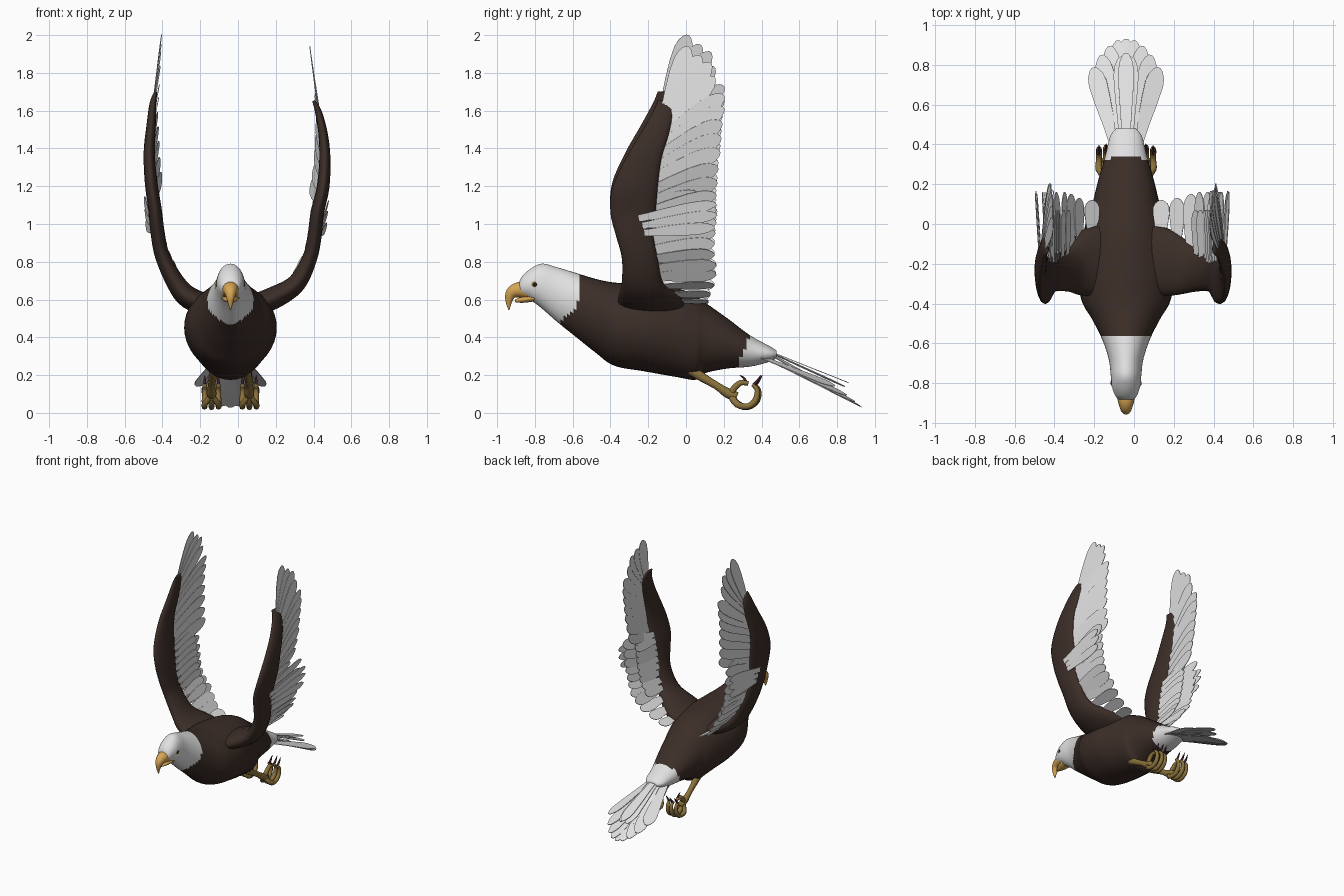
import bpy, bmesh, math
from mathutils import Vector

if "Cube" in bpy.data.objects:
    bpy.data.objects.remove(bpy.data.objects["Cube"])

CX = -0.04  # body centre line
X, Y, Z = Vector((1, 0, 0)), Vector((0, 1, 0)), Vector((0, 0, 1))


def material(name, rgb):
    m = bpy.data.materials.new(name)
    m.diffuse_color = (*rgb, 1)
    m.use_nodes = True
    m.node_tree.nodes["Principled BSDF"].inputs["Base Color"].default_value = m.diffuse_color
    return m


BROWN = material("dark brown plumage", (0.045, 0.027, 0.021))
WHITE = material("white plumage", (0.75, 0.75, 0.75))
YELLOW = material("beak yellow", (0.68, 0.38, 0.09))
OLIVE = material("leg ochre", (0.26, 0.17, 0.045))
BLACK = material("pupil black", (0.01, 0.01, 0.01))
CLAW = material("claw dark purple", (0.05, 0.015, 0.025))


def finish(bm, name, mats, smooth=True):
    bmesh.ops.recalc_face_normals(bm, faces=bm.faces)
    for f in bm.faces:
        f.smooth = smooth
    me = bpy.data.meshes.new(name)
    bm.to_mesh(me)
    bm.free()
    for m in mats:
        me.materials.append(m)
    ob = bpy.data.objects.new(name, me)
    bpy.context.collection.objects.link(ob)
    return ob


def refine(rows, n):
    """Catmull-Rom interpolation of tuples."""
    out = []
    for i in range(len(rows) - 1):
        a, b, c, d = (rows[max(0, min(len(rows) - 1, i + k))] for k in (-1, 0, 1, 2))
        for s in range(n):
            t = s / n
            out.append(tuple(0.5 * (2 * q + (r - p) * t + (2 * p - 5 * q + 4 * r - u) * t * t
                                    + (3 * q - p - 3 * r + u) * t ** 3)
                             for p, q, r, u in zip(a, b, c, d)))
    return out + [tuple(rows[-1])]


def loft(bm, rings, seg):
    """Skin elliptical rings given as (centre, axis a, axis b)."""
    loops = [[bm.verts.new(c + a * math.cos(2 * math.pi * k / seg) + b * math.sin(2 * math.pi * k / seg))
              for k in range(seg)] for c, a, b in rings]
    for p, q in zip(loops, loops[1:]):
        for k in range(seg):
            j = (k + 1) % seg
            bm.faces.new((p[k], p[j], q[j], q[k]))
    bm.faces.new(loops[0])
    bm.faces.new(loops[-1])


def tube(bm, rows, side, seg=10, n=3):
    """Tube along (x, y, z, radius along side, other radius)."""
    rows = refine(rows, n)
    pts = [Vector(r[:3]) for r in rows]
    rings = []
    for i, r in enumerate(rows):
        t = (pts[min(i + 1, len(pts) - 1)] - pts[max(i - 1, 0)]).normalized()
        other = t.cross(side).normalized()
        rings.append((pts[i], side * r[3], other * r[4]))
    loft(bm, rings, seg)


BLADE = [(0, .5), (.3, .8), (.6, 1), (.8, .97), (.9, .78), (.97, .45), (1, .15)]


def feather(bm, root, tip, normal, width, blade=BLADE):
    d = tip - root
    w = d.cross(normal).normalized() * width / 2
    rows = [[bm.verts.new(root + d * t + w * k * s) for k in (-1, 0, 1)] for t, s in blade]
    for p, q in zip(rows, rows[1:]):
        for k in (0, 1):
            bm.faces.new((p[k], p[k + 1], q[k + 1], q[k]))


def feather_object(bm, name):
    ob = finish(bm, name, [WHITE], False)
    mod = ob.modifiers.new("thin", "SOLIDIFY")
    mod.thickness = 0.004
    mod.offset = 0


# body: y, bottom, top, half width
bm = bmesh.new()
BODY = [(-.89, .63, .67, .02), (-.87, .62, .72, .05), (-.82, .595, .765, .07), (-.76, .55, .79, .077),
        (-.68, .48, .77, .087), (-.58, .40, .74, .12), (-.48, .32, .71, .17), (-.38, .25, .69, .225),
        (-.22, .22, .68, .245), (-.05, .19, .66, .215), (.05, .175, .62, .19), (.1, .21, .585, .17),
        (.22, .235, .50, .14), (.34, .245, .41, .105), (.44, .27, .355, .08), (.48, .29, .33, .05)]
loft(bm, [(Vector((CX, y, (lo + hi) / 2)), X * w, Z * (hi - lo) / 2)
          for y, lo, hi, w in refine(BODY, 6)], 40)
for f in bm.faces:  # white head and white rump
    c = f.calc_center_median()
    head = c.y < -.56 - 2 * max(0, .62 - c.z) ** 1.5
    rump = c.y > .27 + .4 * (c.z - .24)
    f.material_index = int(head or rump)
finish(bm, "body", [BROWN, WHITE])

# hooked beak and lower jaw
bm = bmesh.new()
tube(bm, [(CX, -.83, .645, .05, .045), (CX, -.885, .652, .042, .042), (CX, -.925, .632, .03, .032),
          (CX, -.938, .59, .016, .018), (CX, -.937, .545, .003, .003)], X, 14, 4)
tube(bm, [(CX, -.80, .61, .05, .02), (CX, -.86, .60, .035, .018), (CX, -.905, .592, .012, .008)], X)
finish(bm, "beak", [YELLOW])

# eyes
for s, side in ((-1, "left"), (1, "right")):
    for part, off, r, mat in (("iris", .066, .02, OLIVE), ("pupil", .073, .011, BLACK)):
        bm = bmesh.new()
        bmesh.ops.create_uvsphere(bm, u_segments=14, v_segments=8, radius=r)
        bmesh.ops.scale(bm, vec=(.5, 1, 1), verts=bm.verts)
        bmesh.ops.translate(bm, vec=(CX + s * off, -.80, .68), verts=bm.verts)
        finish(bm, f"{side}_{part}", [mat])

# tail fan: lower layer and short upper layer
bm = bmesh.new()
TAIL = [(0, .5), (.3, .65), (.6, .9), (.8, 1), (.9, .85), (.97, .5), (1, .2)]
for i in range(-4, 5):
    feather(bm, Vector((CX + i * .013, .38, .32 - .004 * abs(i))),
            Vector((CX + i * .041, .93 - .009 * i * i, .03 + .007 * i * i)),
            Vector((.08 * i, .4, 1)), .095, TAIL)
for i in (-2, -1, 0, 1, 2):
    feather(bm, Vector((CX + i * .012, .37, .355)),
            Vector((CX + i * .026, .86 - .02 * i * i, .16 - .02 * abs(i))),
            Vector((.1 * i, .4, 1)), .08, TAIL)
feather_object(bm, "tail_feathers")

# wing stations: left offset, right offset, z, leading y, trailing y, half thickness
ARM = [(.10, .10, .56, -.36, .0, .06), (.22, .23, .61, -.36, -.03, .06), (.29, .35, .69, -.34, -.12, .05),
       (.36, .42, .83, -.34, -.15, .04), (.385, .445, .95, -.37, -.17, .038), (.40, .46, 1.08, -.40, -.16, .036),
       (.42, .49, 1.22, -.39, -.15, .034), (.43, .50, 1.38, -.32, -.13, .03), (.42, .49, 1.52, -.24, -.09, .025),
       (.41, .465, 1.64, -.175, -.07, .018), (.395, .44, 1.70, -.15, -.10, .008)]
# feather tips as (y, z), from wing tip down to the body
TIPS = [(.01, 2.0), (.075, 1.95), (.13, 1.91), (.15, 1.83), (.2, 1.73), (.2, 1.66), (.19, 1.58), (.185, 1.5),
        (.18, 1.42), (.17, 1.33), (.165, 1.25), (.16, 1.18), (.16, 1.1), (.16, 1.03), (.155, .97), (.15, .91),
        (.15, .85), (.16, .79), (.16, .74), (.15, .68), (.13, .63), (.12, .59)]

for s, side in ((-1, "left"), (1, "right")):
    col = 0 if s < 0 else 1

    def place(off, y, z):  # the right wing is a little lower
        return Vector((CX + s * off, y, z - col * .06 * max(0, z - .6) / 1.4))

    def arm_at(z):
        """Offset, trailing y and surface normal of the arm at a height."""
        for a, b in zip(ARM, ARM[1:]):
            if z <= b[2] or b is ARM[-1]:
                t = max(0, min(1, (z - a[2]) / (b[2] - a[2])))
                along = Vector((s * (b[col] - a[col]), 0, b[2] - a[2])).normalized()
                return a[col] + t * (b[col] - a[col]), a[4] + t * (b[4] - a[4]), along.cross(Y), along

    # wing arm
    bm = bmesh.new()
    tube(bm, [(*place(r[col], (r[3] + r[4]) / 2, r[2]), (r[4] - r[3]) / 2, r[5]) for r in ARM], Y, 18, 4)
    finish(bm, f"{side}_wing_arm", [BROWN])

    # flight feathers
    bm = bmesh.new()
    for y, z in TIPS:
        rz = min(1.65, z - .36 * max(0, (z - .57) / 1.43) ** 1.6)
        off, trail, n, along = arm_at(rz)
        lean = -.045 if z > 1.2 else (.02 if z > .75 else 0)
        feather(bm, place(off, trail - .04, rz), place(off + lean, y, z),
                n + along * .12, .1 if z > 1.2 else .085)
    # outer elbow feathers
    for y0, z0, y1, z1 in ((-.25, 1.05, .16, 1.13), (-.23, 1.01, .165, 1.07), (-.22, .97, .15, 1.0)):
        off, trail, n, along = arm_at(z0)
        feather(bm, place(off + .035, y0, z0), place(off + .06, y1, z1), n + along * .1, .065)
    # inner coverts
    for i in range(9):
        z = .74 + i * .05
        off, trail, n, along = arm_at(z)
        feather(bm, place(off - .022, trail - .03, z), place(off - .025, .07, z + .04),
                n + along * .12, .075)
    feather_object(bm, f"{side}_wing_feathers")

# legs with clenched feet
for s, side in ((-1, "left"), (1, "right")):
    bm, claws = bmesh.new(), bmesh.new()
    lx = CX + s * .10
    tube(bm, [(CX + s * .085, .0, .25, .032, .032), (CX + s * .09, .06, .205, .024, .026),
              (lx, .16, .145, .019, .02), (lx, .22, .105, .026, .026), (lx, .27, .085, .022, .025)], X, 12)
    for k in (-1, 0, 1):
        tx, g = lx + s * k * .036, .008 * abs(k)
        tube(bm, [(lx, .235, .095, .018, .018), (tx, .27, .05 - g / 2, .017, .018),
                  (tx, .325, .03 + g / 2, .015, .016), (tx, .375 - g, .065, .016, .017),
                  (tx, .385 - g, .12, .013, .013), (tx, .36 - g, .15, .011, .011)], X, 8)
        tube(claws, [(tx, .365 - g, .145, .009, .009), (tx, .385 - g, .17, .007, .007),
                     (tx, .405 - g, .2, .001, .001)], X, 8)
    # hind toe
    tube(bm, [(lx, .235, .09, .018, .018), (lx + s * .01, .255, .13, .017, .017),
              (lx + s * .01, .29, .16, .015, .015), (lx + s * .01, .33, .155, .012, .012)], X, 8)
    tube(claws, [(lx + s * .01, .32, .16, .009, .009), (lx + s * .01, .305, .185, .006, .006),
                 (lx + s * .01, .285, .2, .001, .001)], X, 8)
    finish(bm, f"{side}_leg", [OLIVE])
    finish(claws, f"{side}_claws", [CLAW])
